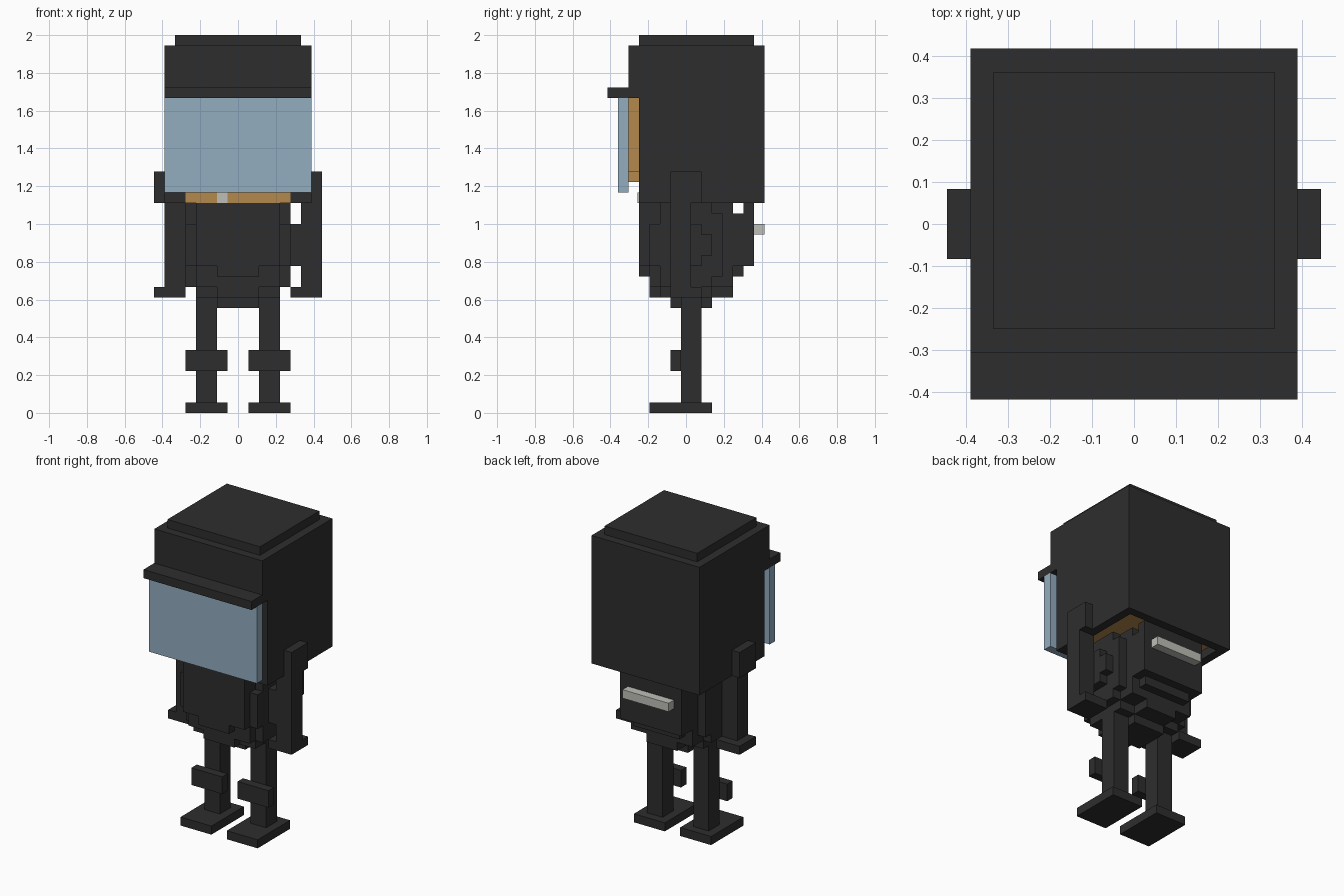
import bpy
import bmesh
from mathutils import Matrix, Vector

if "Cube" in bpy.data.objects:
    bpy.data.objects.remove(bpy.data.objects["Cube"])

U = 1 / 18  # edge length of one block


def material(name, rgb):
    m = bpy.data.materials.new(name)
    m.use_nodes = True
    colour = (*rgb, 1)
    m.diffuse_color = colour
    bsdf = next(n for n in m.node_tree.nodes if n.type == "BSDF_PRINCIPLED")
    bsdf.inputs["Base Color"].default_value = colour
    bsdf.inputs["Roughness"].default_value = 0.8
    return m


DARK = material("charcoal", (0.027, 0.027, 0.027))
BLUE = material("visor blue", (0.29, 0.42, 0.53))
SKIN = material("tan skin", (0.45, 0.25, 0.075))
PALE = material("pale grey", (0.52, 0.52, 0.48))


def part(name, mat, *boxes):
    """Join boxes given as (x0, x1, y0, y1, z0, z1) in block units."""
    bm = bmesh.new()
    for x0, x1, y0, y1, z0, z1 in boxes:
        centre = Vector((x0 + x1, y0 + y1, z0 + z1)) * U / 2
        size = Vector((x1 - x0, y1 - y0, z1 - z0)) * U
        bmesh.ops.create_cube(bm, size=1, matrix=Matrix.LocRotScale(centre, None, size))
    mesh = bpy.data.meshes.new(name)
    bm.to_mesh(mesh)
    bm.free()
    mesh.materials.append(mat)
    obj = bpy.data.objects.new(name, mesh)
    bpy.context.collection.objects.link(obj)
    return obj


def both(box):
    """The box and its mirror across x = 0."""
    x0, x1, *rest = box
    return [box, (-x1, -x0, *rest)]


# Helmet: hollow shell with an open underside and face
part("helmet_shell", DARK,
     (-7, 7, -5.5, 7.5, 30, 35),
     (-7, 7, 6.5, 7.5, 20, 30),
     *both((6, 7, -4.5, 7.5, 20, 30)),
     *both((5, 7, -4.5, -3.5, 20, 30)))
part("helmet_cap", DARK, (-6, 6, -4.5, 6.5, 35, 36))
part("helmet_brim", DARK, (-7, 7, -7.5, -5.5, 30, 31))
part("visor", BLUE, (-7, 7, -6.5, -5.5, 21, 30))

# Head inside the helmet
part("head", SKIN,
     (-6, 6, -3.5, 6.5, 21, 30),
     (-5, 5, -4.5, -3.5, 20, 30),
     (-5, 5, -5.5, -4.5, 23, 30),
     (-4, 4, -5.5, -4.5, 22, 23),
     (-2, 2, -2.5, 2.5, 20, 21))
part("mouth", PALE, (-2, -1, -4.6, -4.5, 20, 21))

# Torso: rounded stack of blocks
part("torso", DARK,
     (-4, 4, -3.5, 4.5, 12, 20),
     (-5, 5, -3.5, 3.5, 14, 18),
     (-5, 5, -2.5, 2.5, 12, 20),
     (-5, 5, -2.5, 3.5, 13, 19))
part("chest_plate", DARK,
     (-4, 4, -4.5, -3.5, 14, 20),
     (-2, 2, -4.5, -3.5, 13, 14))
part("hips", DARK,
     (-4, 4, -2.5, 2.5, 11, 12),
     (-2, 2, -3.5, 4.5, 11, 12),
     (-2, 2, -1.5, 2.5, 10, 11),
     (-4, 4, -0.5, 1.5, 10, 11))

# Back pack with a pale bar
part("back_pack", DARK,
     (-3, 3, 4.5, 5.5, 13, 19),
     (-4, 4, 4.5, 5.5, 14, 19),
     (-4, 4, 5.5, 6.5, 14, 20))
part("back_bar", PALE, (-3, 3, 6.5, 7.5, 17, 18))

# Side pouch on the left hip
part("side_pouch", DARK,
     (5, 6, -1.5, 1.5, 14, 18),
     (5, 6, -1.5, 2.5, 15, 17))

# Arms: the left one hangs further out than the right
for side, x0, x1, sign in (("left", 6, 8, 1), ("right", -7, -5, -1)):
    outer = sorted((7 * sign, 8 * sign))
    hand = sorted((5 * sign, 8 * sign))
    part(side + "_arm", DARK, (x0, x1, -1.5, 0.5, 12, 20))
    part(side + "_shoulder", DARK, (*outer, -1.5, 1.5, 20, 23))
    part(side + "_hand", DARK, (*hand, -1.5, 1.5, 11, 12))

# Legs with knee pads and flat feet
for side, i in (("left", 0), ("right", 1)):
    part(side + "_leg", DARK, both((2, 4, -0.5, 1.5, 1, 12))[i])
    part(side + "_knee_pad", DARK, both((1, 5, -1.5, -0.5, 4, 6))[i])
    part(side + "_foot", DARK, both((1, 5, -3.5, 2.5, 0, 1))[i])
